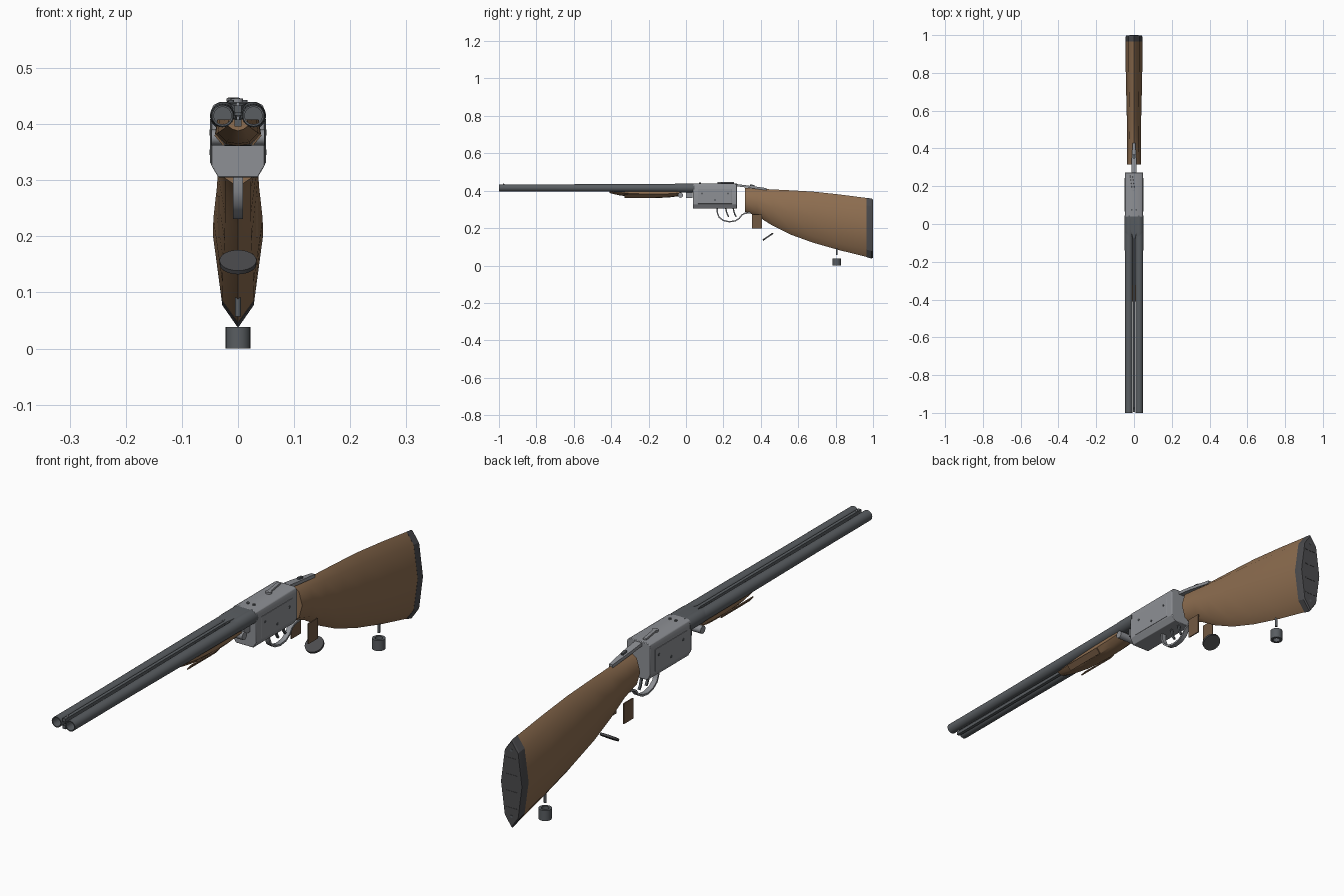
import bpy, bmesh, math
from mathutils import Matrix, Vector

if "Cube" in bpy.data.objects:
    bpy.data.objects.remove(bpy.data.objects["Cube"])


def material(name, col):
    m = bpy.data.materials.new(name)
    m.diffuse_color = (*col, 1)
    m.use_nodes = True
    m.node_tree.nodes["Principled BSDF"].inputs["Base Color"].default_value = m.diffuse_color
    return m


WOOD = material("walnut", (0.27, 0.155, 0.08))
DARKWOOD = material("dark_walnut", (0.17, 0.10, 0.055))
BLUED = material("blued_steel", (0.10, 0.11, 0.12))
STEEL = material("steel", (0.27, 0.28, 0.30))
RUBBER = material("rubber", (0.07, 0.07, 0.075))


def finish(name, bm, mat, smooth=35, bevel=0):
    bmesh.ops.recalc_face_normals(bm, faces=bm.faces)
    me = bpy.data.meshes.new(name)
    bm.to_mesh(me)
    bm.free()
    ob = bpy.data.objects.new(name, me)
    bpy.context.collection.objects.link(ob)
    me.materials.append(mat)
    if bevel:
        b = ob.modifiers.new("bevel", "BEVEL")
        b.width, b.segments = bevel, 2
    if smooth:
        bpy.ops.object.select_all(action="DESELECT")
        ob.select_set(True)
        bpy.context.view_layer.objects.active = ob
        bpy.ops.object.shade_smooth_by_angle(angle=math.radians(smooth))
    return ob


def box(name, loc, size, mat, rot=(0, 0, 0), bevel=0):
    bm = bmesh.new()
    bmesh.ops.create_cube(bm, size=1, matrix=Matrix.Diagonal((*size, 1)))
    ob = finish(name, bm, mat, 0, bevel)
    ob.location, ob.rotation_euler = loc, rot
    return ob


def loft(name, rings, mat, smooth=35, closed=False, bevel=0):
    bm = bmesh.new()
    vs = [[bm.verts.new(p) for p in r] for r in rings]
    n = len(rings[0])
    pairs = list(zip(vs, vs[1:])) + ([(vs[-1], vs[0])] if closed else [])
    for a, b in pairs:
        for i in range(n):
            j = (i + 1) % n
            bm.faces.new((a[i], a[j], b[j], b[i]))
    if not closed:
        bm.faces.new(vs[0])
        bm.faces.new(vs[-1])
    return finish(name, bm, mat, smooth, bevel)


def lathe(name, profile, loc, mat, rot=(0, 0, 0), seg=24, closed=False):
    # profile of (radius, height) revolved about local z
    rings = [[(r * math.cos(2 * math.pi * i / seg), r * math.sin(2 * math.pi * i / seg), h)
              for i in range(seg)] for r, h in profile]
    ob = loft(name, rings, mat, closed=closed)
    ob.location, ob.rotation_euler = loc, rot
    return ob


def cyl(name, loc, r, depth, mat, rot=(0, 0, 0), seg=16):
    return lathe(name, [(r, -depth / 2), (r, depth / 2)], loc, mat, rot, seg)


def sweep(name, pts, w, t, mat):
    # flat strap of width w (x) and thickness t along a (y, z) path
    rings = []
    for i, p in enumerate(pts):
        a, b = Vector(pts[max(i - 1, 0)]), Vector(pts[min(i + 1, len(pts) - 1)])
        d = (b - a).normalized() * t / 2
        y, z = p
        rings.append([(s * w / 2, y - k * d.y, z + k * d.x)
                      for s, k in ((-1, -1), (1, -1), (1, 1), (-1, 1))])
    return loft(name, rings, mat, 40)


RX = (0, math.pi / 2, 0)   # axis along x
RY = (math.pi / 2, 0, 0)   # axis along y, local +z toward the muzzle

# barrels with open bores, and chamber swells
for s, side in ((-1, "left"), (1, "right")):
    lathe(f"barrel_{side}", [(0.022, -0.04), (0.021, 0.3), (0.019, 0.7), (0.019, 1.0), (0.0155, 1.0),
                             (0.0155, -0.04)], (s * 0.0275, 0, 0.415), BLUED, RY, closed=True)
    lathe(f"chamber_{side}", [(0.0245, -0.045), (0.0245, 0.035), (0.021, 0.07)],
          (s * 0.0255, 0, 0.415), BLUED, RY)

# ribs and sight bead
box("top_rib", (0, -0.48, 0.427), (0.012, 1.03, 0.012), BLUED)
box("bottom_rib", (0, -0.48, 0.402), (0.012, 1.03, 0.012), BLUED)
lathe("front_bead", [(0.0035, 0), (0.0035, 0.004), (0.0015, 0.007)], (0, -0.975, 0.432), STEEL, seg=12)
loft("breech_wedge", [[(-w, y, 0.415), (w, y, 0.415), (w * 0.7, y, z), (-w * 0.7, y, z)]
                      for y, w, z in ((-0.08, 0.006, 0.432), (-0.03, 0.026, 0.438), (0.045, 0.03, 0.439))], BLUED)

# receiver: chamfered section
sec = [(-0.035, 0.305), (0.035, 0.305), (0.048, 0.327), (0.048, 0.422), (0.044, 0.434),
       (0.034, 0.439), (-0.034, 0.439), (-0.044, 0.434), (-0.048, 0.422), (-0.048, 0.327)]
loft("receiver", [[(x, y, z) for x, z in sec] for y in (0.037, 0.272)], STEEL, 30, bevel=0.002)
for s, side in ((-1, "left"), (1, "right")):
    box(f"side_plate_{side}", (s * 0.048, 0.155, 0.37), (0.003, 0.18, 0.08), STEEL, bevel=0.001)
    for i, (y, z) in enumerate(((0.085, 0.385), (0.155, 0.35), (0.225, 0.385))):
        cyl(f"plate_screw_{side}_{i}", (s * 0.0495, y, z), 0.005, 0.003, BLUED, RX, 12)
    cyl(f"top_screw_{side}", (s * 0.012, 0.075, 0.44), 0.005, 0.006, BLUED, seg=12)

# hinge pin and barrel lug
cyl("hinge_pin", (0, -0.03, 0.376), 0.014, 0.094, STEEL, RX)
box("barrel_lug", (0, 0.017, 0.376), (0.05, 0.036, 0.03), STEEL, bevel=0.002)

# top lever and tang with safety
box("top_lever", (-0.008, 0.215, 0.443), (0.014, 0.085, 0.008), STEEL, (0, 0, 0.15), 0.003)
cyl("lever_pivot", (-0.002, 0.18, 0.441), 0.011, 0.01, STEEL)
loft("tang", [[(-w, y, z - 0.012), (w, y, z - 0.012), (w, y, z), (-w, y, z)]
              for y, w, z in ((0.25, 0.014, 0.438), (0.33, 0.013, 0.428), (0.43, 0.007, 0.414))], STEEL)
box("safety_catch", (0, 0.355, 0.428), (0.01, 0.024, 0.008), BLUED, (-0.14, 0, 0), 0.002)

# buttstock: eight-sided section, smoothed, with rounded corners
def section(y, top, bot, w, n=8):
    c, h = (top + bot) / 2, (top - bot) / 2
    out = []
    for i in range(n):
        a = 2 * math.pi * i / n
        out.append((w * math.sin(a) * (0.9 if i % 2 else 1), y, c + h * math.cos(a) * (1.06 if i % 2 else 1)))
    return out


loft("buttstock", [section(*v) for v in (
    (0.315, 0.415, 0.288, 0.037), (0.38, 0.411, 0.265, 0.036), (0.46, 0.407, 0.215, 0.036),
    (0.56, 0.402, 0.165, 0.038), (0.68, 0.395, 0.122, 0.041), (0.82, 0.380, 0.082, 0.044),
    (0.967, 0.361, 0.046, 0.0445))], WOOD, 50)
loft("butt_pad", [section(*v) for v in ((0.965, 0.362, 0.045, 0.045), (0.993, 0.358, 0.037, 0.044),
                                        (0.999, 0.353, 0.042, 0.042))], RUBBER, 20)
for i, z in enumerate((0.11, 0.17, 0.23, 0.29)):
    box(f"pad_ridge_{i}", (0, 0.9985, z), (0.045, 0.003, 0.004), RUBBER)
for i, z in enumerate((0.08, 0.32)):
    cyl(f"pad_screw_{i}", (0, 0.9985, z), 0.005, 0.003, BLUED, RY, 12)

# grip panels and detached grip cap
for s, side in ((-1, "left"), (1, "right")):
    box(f"grip_panel_{side}", (s * 0.034, 0.379, 0.235), (0.004, 0.053, 0.074), DARKWOOD)
cyl("grip_cap", (0, 0.438, 0.154), 0.033, 0.008, RUBBER, (math.radians(34), 0, 0), 24)

# forend with side panels
def forend_ring(y, w, bot):
    top = 0.408
    m = bot + (top - bot) * 0.45
    return [(-w * 0.9, y, top), (-w, y, m), (-w * 0.55, y, bot + 0.003), (0, y, bot),
            (w * 0.55, y, bot + 0.003), (w, y, m), (w * 0.9, y, top)]


loft("forend", [forend_ring(*v) for v in (
    (-0.41, 0.018, 0.388), (-0.36, 0.027, 0.376), (-0.28, 0.036, 0.365), (-0.18, 0.040, 0.361),
    (-0.10, 0.041, 0.363), (-0.035, 0.040, 0.371))], WOOD, 35)
for s, side in ((-1, "left"), (1, "right")):
    box(f"forend_panel_{side}", (s * 0.033, -0.245, 0.372), (0.004, 0.165, 0.024), DARKWOOD,
        (0, s * math.radians(40), 0))

# trigger guard and twin triggers
sweep("trigger_guard", [(0.167, 0.308), (0.168, 0.28), (0.178, 0.257), (0.2, 0.241), (0.23, 0.234),
                        (0.262, 0.238), (0.285, 0.252), (0.298, 0.27), (0.315, 0.279), (0.345, 0.283)],
      0.018, 0.007, STEEL)
for i, y in enumerate((0.212, 0.252)):
    sweep(f"trigger_{i}", [(y, 0.31), (y + 0.004, 0.29), (y + 0.009, 0.273), (y + 0.017, 0.26)],
          0.008, 0.007, BLUED)

# sling swivel stud and ring
cyl("swivel_stud", (0, 0.806, 0.074), 0.005, 0.034, BLUED, seg=12)
lathe("swivel_ring", [(0.022, 0), (0.022, 0.038), (0.013, 0.038), (0.013, 0)], (0, 0.806, 0), BLUED, closed=True)
